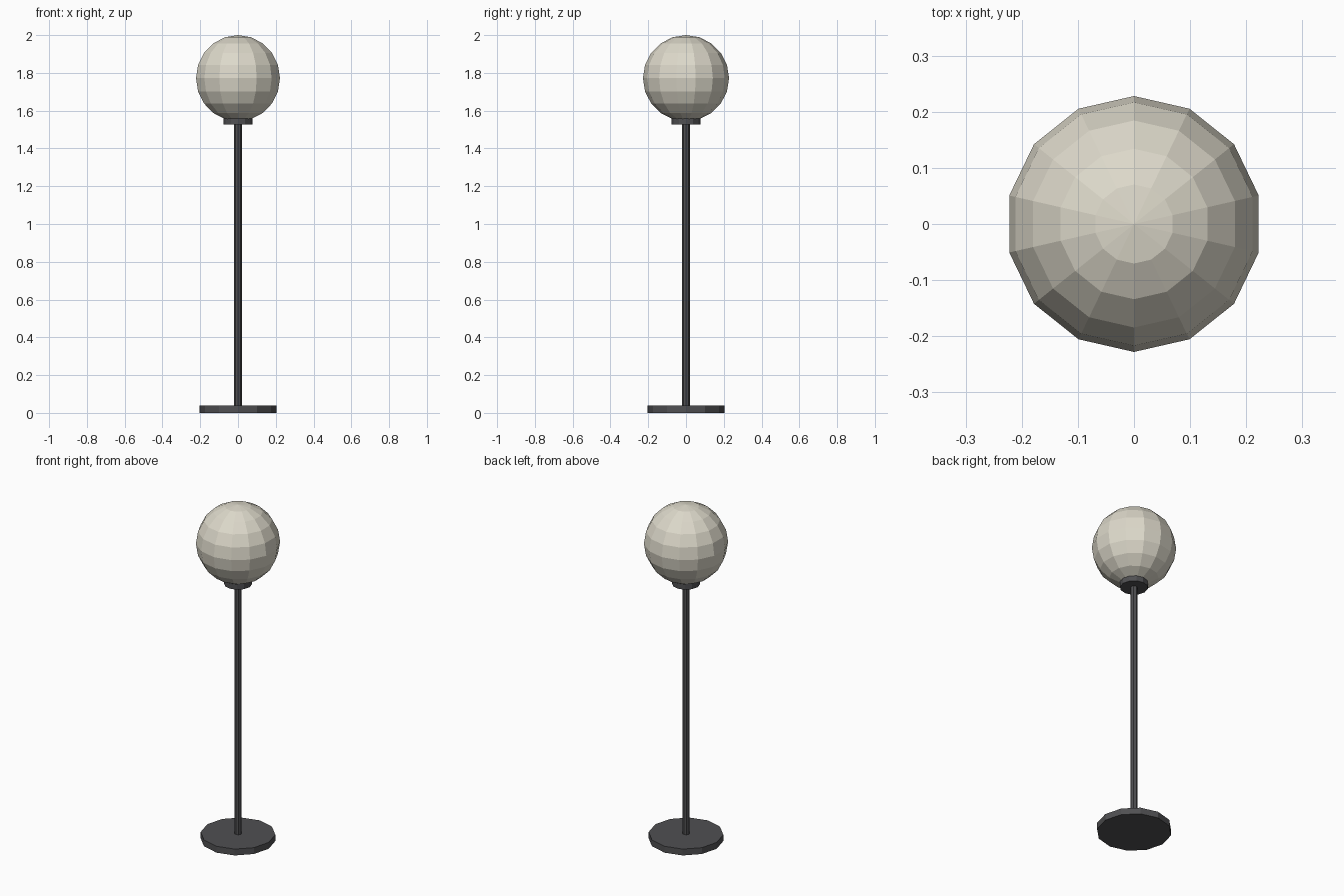
import bpy

if "Cube" in bpy.data.objects:
    bpy.data.objects.remove(bpy.data.objects["Cube"])


def material(name, color):
    mat = bpy.data.materials.new(name)
    mat.diffuse_color = (*color, 1.0)
    mat.use_nodes = True
    mat.node_tree.nodes["Principled BSDF"].inputs["Base Color"].default_value = mat.diffuse_color
    return mat


dark_metal = material("dark_metal", (0.08, 0.08, 0.085))
warm_glass = material("warm_glass", (0.72, 0.69, 0.59))


def disc(name, sides, radius, z0, z1):
    bpy.ops.mesh.primitive_cylinder_add(
        vertices=sides, radius=radius, depth=z1 - z0, location=(0, 0, (z0 + z1) / 2))
    obj = bpy.context.object
    obj.name = name
    obj.data.materials.append(dark_metal)
    return obj


# Foot, pole and the collar holding the globe
disc("base", 12, 0.2025, 0.0, 0.038)
disc("pole", 8, 0.0203, 0.038, 1.53)
disc("collar", 12, 0.076, 1.526, 1.564)

# Faceted globe shade, its lower cap sunk into the collar
bpy.ops.mesh.primitive_uv_sphere_add(
    segments=14, ring_count=10, radius=0.228, location=(0, 0, 1.772))
globe = bpy.context.object
globe.name = "globe"
globe.data.materials.append(warm_glass)
